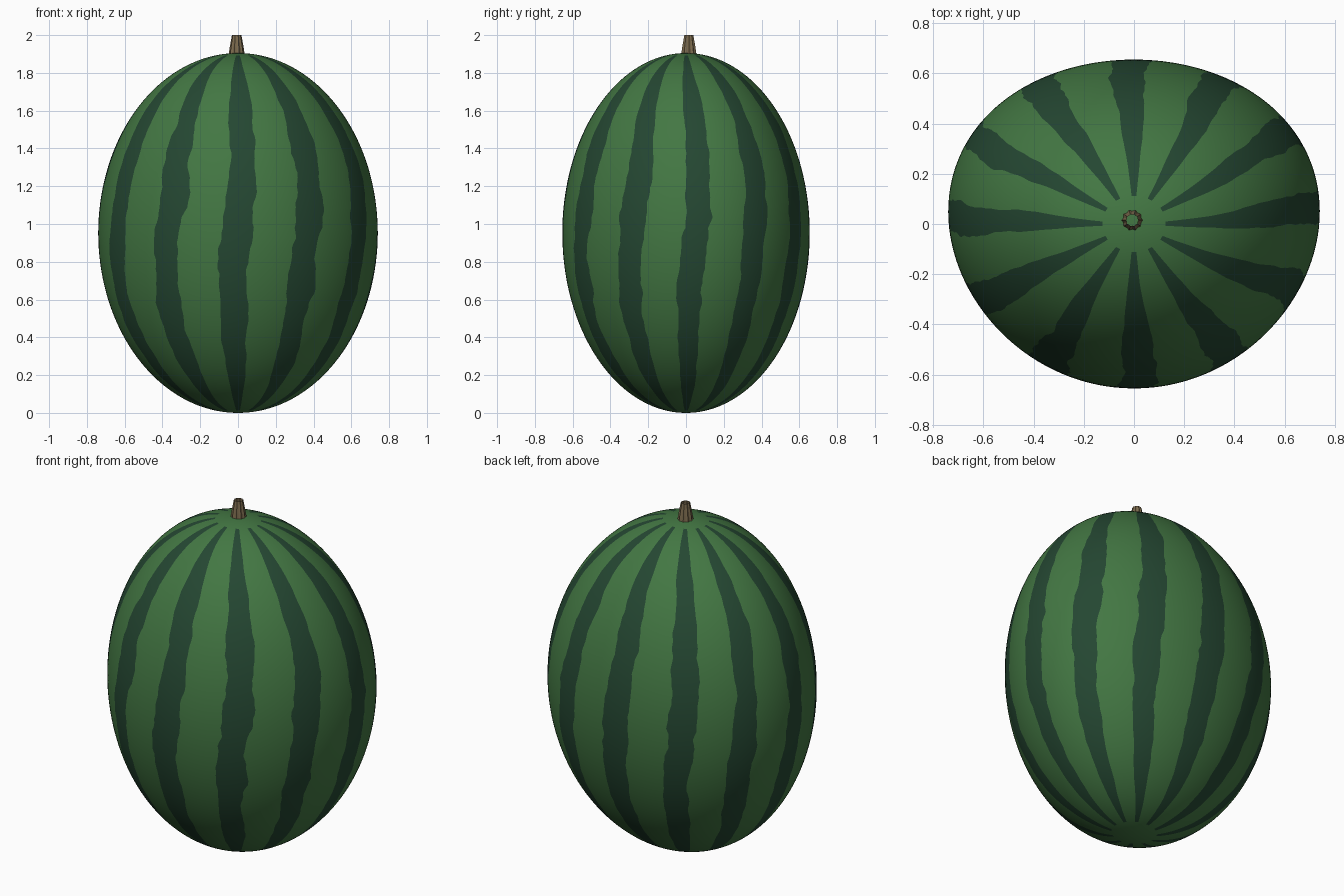
import bpy
import bmesh
from math import sin, cos, pi, tau
from mathutils import Vector, noise

cube = bpy.data.objects.get("Cube")
if cube:
    bpy.data.objects.remove(cube)


def make_material(name, rgb):
    mat = bpy.data.materials.new(name)
    mat.use_nodes = True
    mat.diffuse_color = (*rgb, 1)
    bsdf = mat.node_tree.nodes["Principled BSDF"]
    bsdf.inputs["Base Color"].default_value = (*rgb, 1)
    bsdf.inputs["Roughness"].default_value = 0.6
    return mat


def finish(name, bm, materials, smooth):
    bmesh.ops.recalc_face_normals(bm, faces=bm.faces)
    for face in bm.faces:
        face.smooth = smooth
    mesh = bpy.data.meshes.new(name)
    bm.to_mesh(mesh)
    bm.free()
    for mat in materials:
        mesh.materials.append(mat)
    obj = bpy.data.objects.new(name, mesh)
    bpy.context.collection.objects.link(obj)
    return obj


light_green = make_material("light green rind", (0.056, 0.185, 0.056))
dark_green = make_material("dark green stripe", (0.018, 0.063, 0.032))
brown = make_material("brown stem", (0.2, 0.145, 0.075))

HALF_X, HALF_Y, HALF_Z = 0.74, 0.655, 0.9525
STRIPES, STRIPE_COLS, RIND_COLS, ROWS = 12, 4, 8, 110
TIP = 0.16  # stripes stop where the rind is narrower than this fraction


def rind_point(angle, lat):
    x, y = HALF_X * cos(lat) * cos(angle), HALF_Y * cos(lat) * sin(angle)
    # the sides lean back a little, so the front is more pointed
    y += 0.05 * (x / HALF_X) ** 2
    return Vector((x, y, HALF_Z * (1 + sin(lat))))


def stripe_edge(stripe, side, lat):
    """Angle of one wavering edge of a stripe."""
    stripe %= STRIPES
    z = sin(lat)
    swirl = 0.045 * sin(pi * z) * cos(lat)
    width = 0.065 + 0.04 * min(1, cos(lat) * 1.6)
    rough = noise.noise(Vector((z * 5, stripe * 7.3, side * 3.1))) * 0.04
    rough += noise.noise(Vector((z * 17, stripe * 5.7, side * 9.1))) * 0.02
    return swirl + side * width + rough * cos(lat)


def ring_angles(lat):
    """Columns follow the stripe edges, so colours split cleanly."""
    angles = []
    for s in range(STRIPES):
        mid, following = tau * s / STRIPES, tau * (s + 1) / STRIPES
        a = mid + stripe_edge(s, -1, lat)
        b = mid + stripe_edge(s, 1, lat)
        c = following + stripe_edge(s + 1, -1, lat)
        angles += [a + (b - a) * i / STRIPE_COLS for i in range(STRIPE_COLS)]
        angles += [b + (c - b) * i / RIND_COLS for i in range(RIND_COLS)]
    return angles


# Melon body with striped rind
bm = bmesh.new()
lats = [-pi / 2 + pi * r / ROWS for r in range(1, ROWS)]
rings = [[bm.verts.new(rind_point(a, lat)) for a in ring_angles(lat)] for lat in lats]
count = len(rings[0])
for r in range(len(rings) - 1):
    striped = cos((lats[r] + lats[r + 1]) / 2) > TIP
    for i in range(count):
        j = (i + 1) % count
        face = bm.faces.new((rings[r][i], rings[r][j], rings[r + 1][j], rings[r + 1][i]))
        if striped and i % (STRIPE_COLS + RIND_COLS) < STRIPE_COLS:
            face.material_index = 1
for ring, z in ((rings[0], 0), (rings[-1], 2 * HALF_Z)):
    pole = bm.verts.new((0, 0, z))
    for i in range(count):
        bm.faces.new((ring[i], ring[(i + 1) % count], pole))
finish("melon_rind", bm, [light_green, dark_green], True)

# Ridged, open-topped stem
bm = bmesh.new()
SIDES = 20
stem_rings = []
for radius, z in ((0.043, 1.895), (0.037, 1.935), (0.025, 2.0)):
    ring = []
    for i in range(SIDES):
        a, ridge = tau * i / SIDES, radius * (0.86 if i % 2 else 1)
        ring.append(bm.verts.new((ridge * cos(a) - 0.007, ridge * sin(a) + 0.015, z)))
    stem_rings.append(ring)
for low, high in zip(stem_rings, stem_rings[1:]):
    for i in range(SIDES):
        j = (i + 1) % SIDES
        bm.faces.new((low[i], low[j], high[j], high[i]))
finish("stem", bm, [brown], False)
